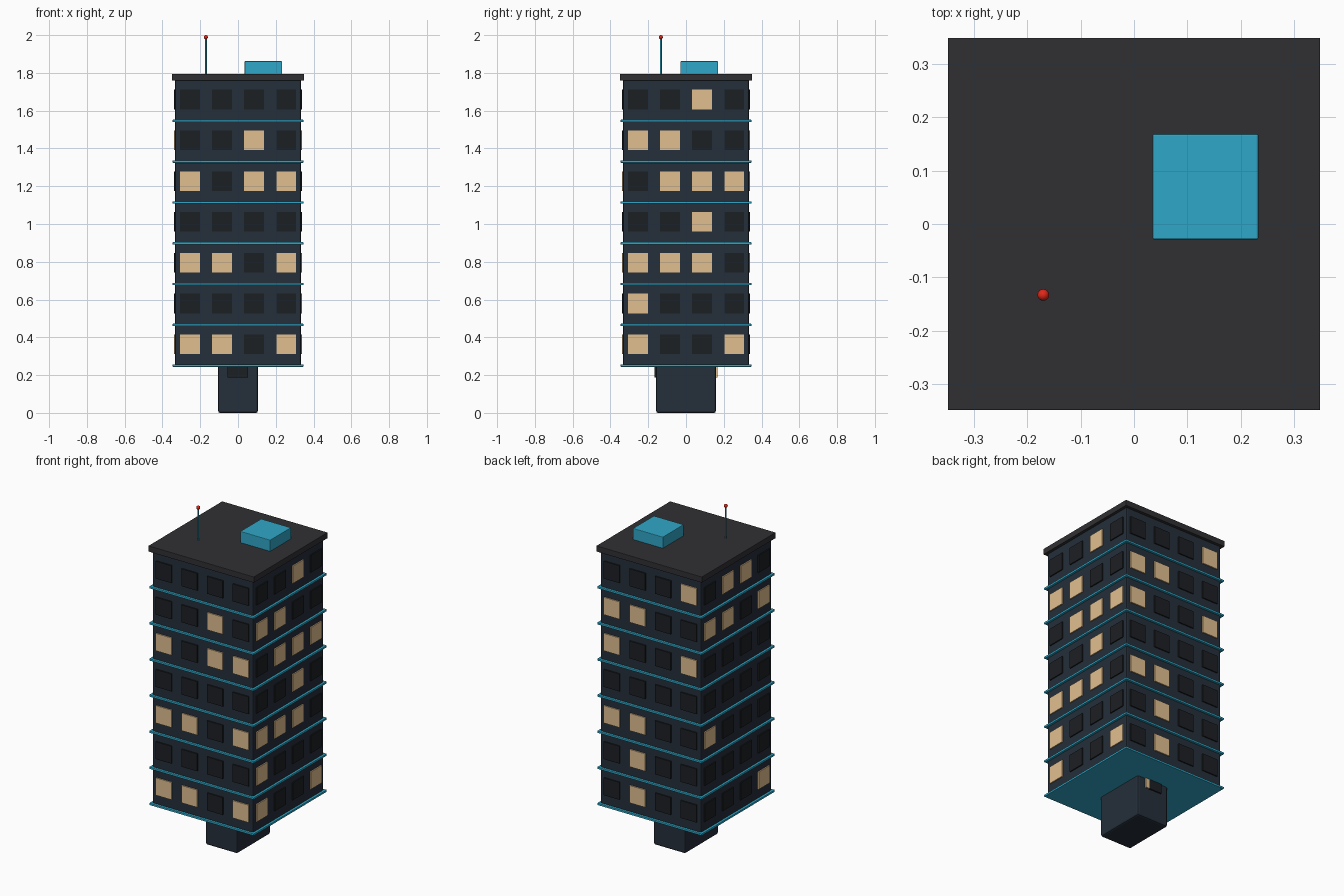
import bpy

if "Cube" in bpy.data.objects:
    bpy.data.objects.remove(bpy.data.objects["Cube"])


def material(name, rgb):
    m = bpy.data.materials.new(name)
    m.diffuse_color = (*rgb, 1)
    m.use_nodes = True
    m.node_tree.nodes["Principled BSDF"].inputs["Base Color"].default_value = m.diffuse_color
    return m


WALL = material("wall", (0.018, 0.028, 0.042))
TEAL = material("teal", (0.03, 0.39, 0.58))
ROOF = material("roof", (0.03, 0.03, 0.034))
DARK = material("dark_glass", (0.012, 0.014, 0.017))
LIT = material("lit_glass", (0.75, 0.52, 0.28))
RED = material("red", (0.75, 0.02, 0.01))


def box(name, lo, hi, mat, bevel=0):
    bpy.ops.mesh.primitive_cube_add(
        size=1, location=[(a + b) / 2 for a, b in zip(lo, hi)])
    ob = bpy.context.object
    ob.name = name
    ob.scale = [b - a for a, b in zip(lo, hi)]
    bpy.ops.object.transform_apply(location=False, rotation=False, scale=True)
    ob.data.materials.append(mat)
    if bevel:
        mod = ob.modifiers.new("bevel", "BEVEL")
        mod.width = bevel
        mod.segments = 2
    return ob


BASE, PITCH, FLOORS, HALF = 0.25, 0.216, 7, 0.333

# Entrance core and tower body
box("entrance_core", (-0.105, -0.158, 0), (0.105, 0.158, 0.26), WALL, 0.01)
box("tower_body", (-HALF, -HALF, BASE), (HALF, HALF, 1.765), WALL, 0.008)

# Ledge under every floor
for f in range(FLOORS):
    z = BASE + f * PITCH
    box(f"floor_ledge_{f}", (-0.346, -0.346, z - 0.006),
        (0.346, 0.346, z + 0.006), TEAL, 0.002)

# Lit windows per side, ground floor first, in order of rising x or y
PATTERNS = {
    "front": "1101 0000 1101 0000 1011 0010 0000",
    "right": "1001 1000 1110 0010 0111 1100 0010",
    "back": "0010 0010 0011 0000 1001 0011 1000",
    "left": "1000 0000 0001 0000 0000 1011 0110",
}
W = 0.052
for side, rows in PATTERNS.items():
    sign = 1 if side in ("right", "back") else -1
    d0, d1 = sorted((sign * (HALF - 0.01), sign * (HALF + 0.007)))
    for f, row in enumerate(rows.split()):
        z = BASE + f * PITCH + 0.113
        for c, on in enumerate(row):
            u = -0.2545 + c * 0.1697
            lo, hi = (u - W, d0, z - W), (u + W, d1, z + W)
            if side in ("left", "right"):
                lo, hi = (d0, u - W, z - W), (d1, u + W, z + W)
            box(f"{side}_window_{f}_{c}", lo, hi, LIT if on == "1" else DARK)

# Glass above the entrances
box("front_entrance_glass", (-0.055, -0.167, 0.187), (0.053, -0.15, 0.25), DARK)
box("back_entrance_glass", (-0.055, 0.15, 0.187), (0.03, 0.166, 0.25), DARK)
box("back_entrance_lit_glass", (0.03, 0.15, 0.187), (0.053, 0.166, 0.25), LIT)

# Roof slab and plant box
box("roof_slab", (-0.349, -0.349, 1.76), (0.349, 0.349, 1.795), ROOF, 0.002)
box("roof_plant_box", (0.035, -0.029, 1.79), (0.233, 0.169, 1.862), TEAL, 0.003)

# Antenna with warning light
bpy.ops.mesh.primitive_cylinder_add(
    vertices=12, radius=0.005, depth=0.2, location=(-0.17, -0.133, 1.89))
mast = bpy.context.object
mast.name = "antenna_mast"
mast.data.materials.append(TEAL)
bpy.ops.object.shade_smooth_by_angle()
bpy.ops.mesh.primitive_uv_sphere_add(
    segments=16, ring_count=10, radius=0.011, location=(-0.17, -0.133, 1.989))
lamp = bpy.context.object
lamp.name = "antenna_light"
lamp.data.materials.append(RED)
bpy.ops.object.shade_smooth()
